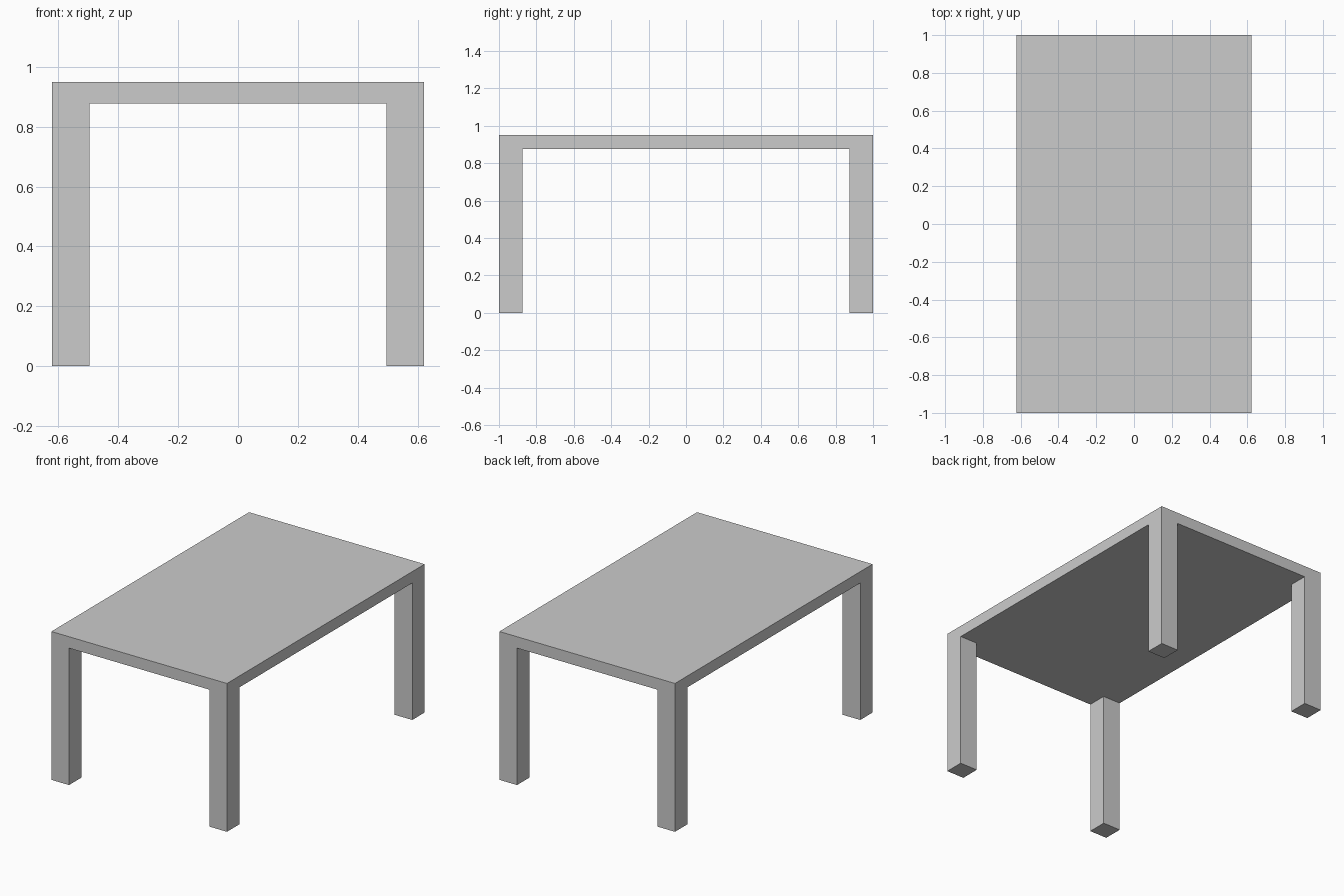
import bpy, bmesh

if "Cube" in bpy.data.objects:
    bpy.data.objects.remove(bpy.data.objects["Cube"])

HALF_X, HALF_Y = 0.622, 1.0
LEG = 0.125
UNDERSIDE, TOP = 0.877, 0.95

bm = bmesh.new()

# Table top: a slab cut along the inner lines of the legs
bmesh.ops.create_cube(bm, size=1)
for v in bm.verts:
    v.co = (v.co.x * 2 * HALF_X, v.co.y * 2 * HALF_Y, TOP if v.co.z > 0 else UNDERSIDE)
for axis, half in ((0, HALF_X), (1, HALF_Y)):
    for side in (-1, 1):
        point, normal = [0, 0, 0], [0, 0, 0]
        point[axis], normal[axis] = side * (half - LEG), 1
        bmesh.ops.bisect_plane(bm, geom=bm.verts[:] + bm.edges[:] + bm.faces[:],
                               plane_co=point, plane_no=normal)

# Legs: extrude the four corner squares of the underside to the floor
bm.normal_update()
corners = []
for f in bm.faces:
    c = f.calc_center_median()
    if f.normal.z < -0.5 and abs(c.x) > HALF_X - LEG and abs(c.y) > HALF_Y - LEG:
        corners.append(f)
for f in bmesh.ops.extrude_discrete_faces(bm, faces=corners)["faces"]:
    for v in f.verts:
        v.co.z = 0

# Merge the coplanar pieces into clean flat faces
bmesh.ops.dissolve_limit(bm, angle_limit=0.01, verts=bm.verts[:], edges=bm.edges[:])
bmesh.ops.recalc_face_normals(bm, faces=bm.faces[:])

mesh = bpy.data.meshes.new("table")
bm.to_mesh(mesh)
bm.free()
bpy.context.collection.objects.link(bpy.data.objects.new("table", mesh))
